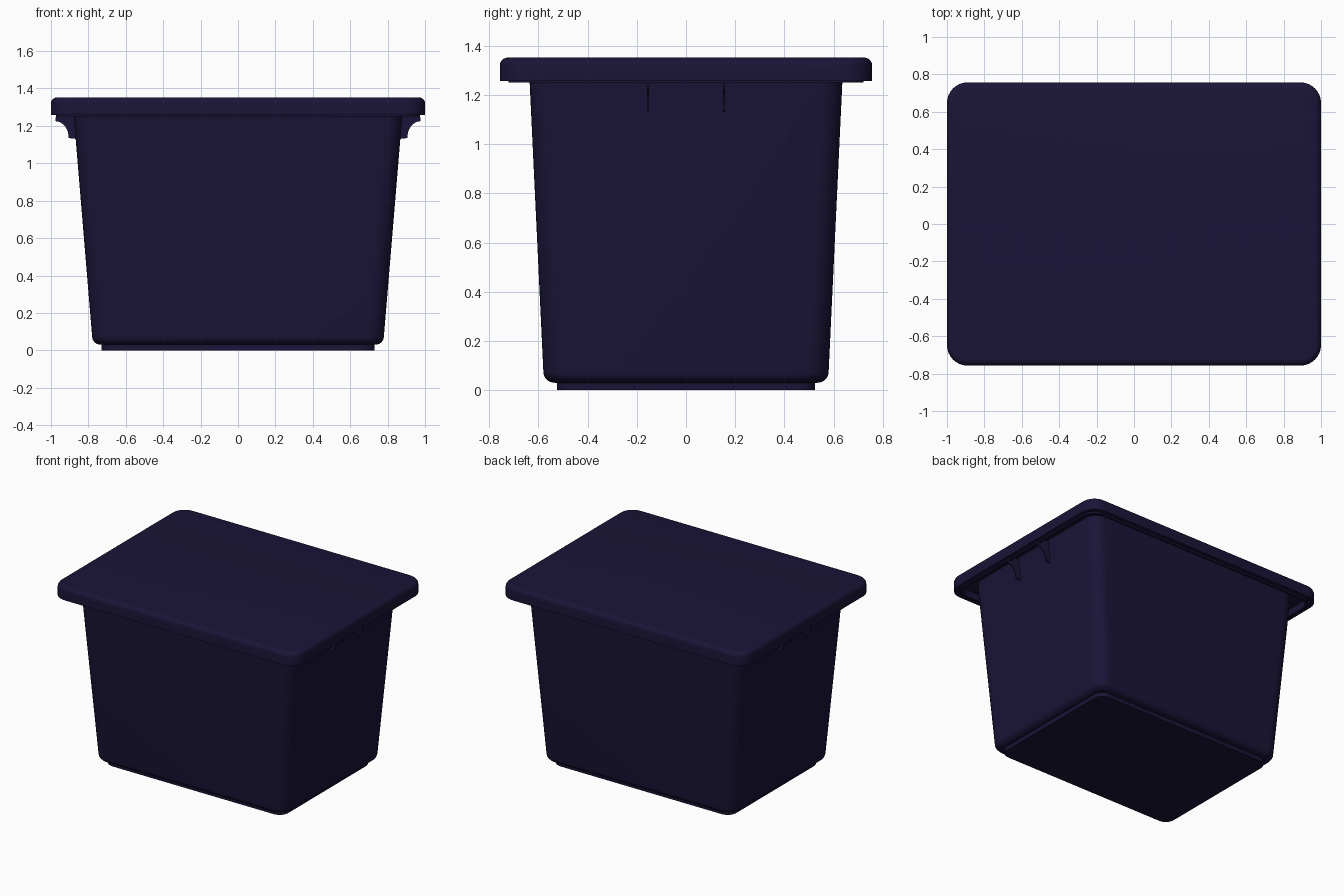
import bpy, bmesh
from math import sin, cos, pi, radians

if "Cube" in bpy.data.objects:
    bpy.data.objects.remove(bpy.data.objects["Cube"])

navy = bpy.data.materials.new("navy_plastic")
navy.diffuse_color = (0.010, 0.007, 0.038, 1)
navy.use_nodes = True
navy.node_tree.nodes["Principled BSDF"].inputs["Base Color"].default_value = navy.diffuse_color


def finish(name, bm, smooth=True):
    bmesh.ops.recalc_face_normals(bm, faces=bm.faces)
    mesh = bpy.data.meshes.new(name)
    bm.to_mesh(mesh)
    bm.free()
    ob = bpy.data.objects.new(name, mesh)
    bpy.context.collection.objects.link(ob)
    mesh.materials.append(navy)
    if smooth:
        bpy.ops.object.select_all(action='DESELECT')
        ob.select_set(True)
        bpy.context.view_layer.objects.active = ob
        bpy.ops.object.shade_smooth_by_angle(angle=radians(35))
    return ob


def ring(bm, hx, hy, r, z, steps=8):
    """Rounded rectangle of vertices with half sizes hx, hy."""
    verts = []
    for q, (sx, sy) in enumerate([(1, 1), (-1, 1), (-1, -1), (1, -1)]):
        for i in range(steps + 1):
            a = (q + i / steps) * pi / 2
            verts.append(bm.verts.new((sx * (hx - r) + r * cos(a),
                                       sy * (hy - r) + r * sin(a), z)))
    return verts


def loft(name, sections):
    """Skin rounded rectangles (hx, hy, r, z) and cap both ends."""
    bm = bmesh.new()
    rings = [ring(bm, *s) for s in sections]
    for a, b in zip(rings, rings[1:]):
        for i in range(len(a)):
            j = (i + 1) % len(a)
            bm.faces.new((a[i], a[j], b[j], b[i]))
    bm.faces.new(rings[0])
    bm.faces.new(rings[-1])
    return finish(name, bm)


# Tapered tub: rounded base, outer wall, turned-down rim, then the inside wall
base = [(0.78 - 0.045 * (1 - sin(a)), 0.58 - 0.045 * (1 - sin(a)), 0.09,
         0.03 + 0.045 * (1 - cos(a))) for a in [i * pi / 12 for i in range(7)]]
loft("tub", base + [
    (0.882, 0.638, 0.09, 1.30),
    (0.955, 0.705, 0.09, 1.30),
    (0.955, 0.705, 0.09, 1.25),
    (0.972, 0.722, 0.10, 1.25),
    (0.972, 0.722, 0.10, 1.32),
    (0.862, 0.618, 0.08, 1.32),
    (0.755, 0.555, 0.07, 0.06)])

# Foot plinth
loft("foot", [(0.73, 0.525, 0.07, 0.0), (0.73, 0.525, 0.07, 0.04)])

# Lid: skirt with a rounded top edge, hollow underneath
edge = [(1.0 - 0.032 * (1 - cos(a)), 0.757 - 0.032 * (1 - cos(a)),
         0.11 - 0.032 * (1 - cos(a)), 1.32 + 0.032 * sin(a))
        for a in [i * pi / 12 for i in range(7)]]
loft("lid", [(0.976, 0.730, 0.10, 1.325), (0.976, 0.730, 0.10, 1.257),
             (1.0, 0.757, 0.11, 1.257)] + edge)

# Curved handle ribs under the rim at both ends
arc = [(0.975 - 0.07 * sin(a), 1.135 + 0.09 * cos(a))
       for a in [i * pi / 16 for i in range(9)]]
outline = [(0.86, 1.13), (0.87, 1.29), (0.973, 1.29)] + arc
for side, sx in (("right", 1), ("left", -1)):
    for place, y in (("front", -0.155), ("back", 0.155)):
        bm = bmesh.new()
        face = bm.faces.new([bm.verts.new((sx * x, y - 0.004, z)) for x, z in outline])
        ext = bmesh.ops.extrude_face_region(bm, geom=[face])
        new = [v for v in ext["geom"] if isinstance(v, bmesh.types.BMVert)]
        bmesh.ops.translate(bm, verts=new, vec=(0, 0.008, 0))
        finish(f"handle_rib_{side}_{place}", bm)
